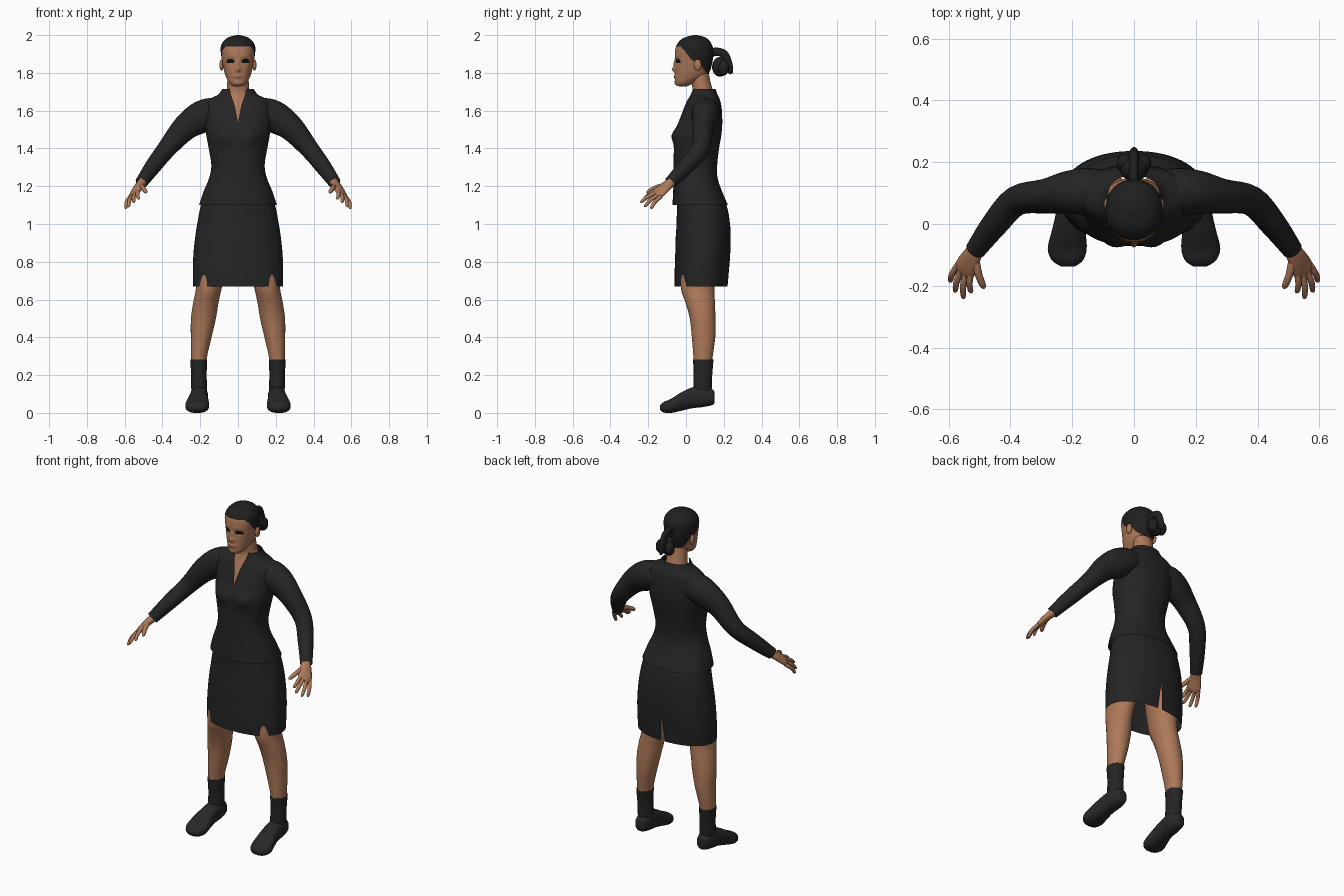
import bpy, bmesh, math
from mathutils import Vector

cube = bpy.data.objects.get("Cube")
if cube:
    bpy.data.objects.remove(cube, do_unlink=True)

X, Y, Z = Vector((1, 0, 0)), Vector((0, 1, 0)), Vector((0, 0, 1))


def material(name, r, g, b):
    m = bpy.data.materials.new(name)
    m.use_nodes = True
    m.diffuse_color = (r, g, b, 1)
    m.node_tree.nodes["Principled BSDF"].inputs["Base Color"].default_value = (r, g, b, 1)
    return m


skin = material("brown skin", 0.42, 0.19, 0.10)
lip = material("lip brown", 0.30, 0.125, 0.07)
hair = material("black hair", 0.014, 0.014, 0.014)
cloth = material("charcoal cloth", 0.018, 0.018, 0.018)
shoe_mat = material("shoe black", 0.021, 0.021, 0.021)
eye_mat = material("eye black", 0.004, 0.004, 0.004)


def finish(bm, name, mats, paint, mirror):
    """Turn the bmesh into one object, or a left and right pair."""
    for side in (("left_", 1), ("right_", -1)) if mirror else (("", 1),):
        b = bm.copy()
        for v in b.verts:
            v.co.x *= side[1]
        bmesh.ops.recalc_face_normals(b, faces=b.faces)
        for f in b.faces:
            f.smooth = True
            if paint:
                f.material_index = paint(f.calc_center_median())
        me = bpy.data.meshes.new(side[0] + name)
        b.to_mesh(me)
        b.free()
        for m in mats:
            me.materials.append(m)
        bpy.context.collection.objects.link(bpy.data.objects.new(side[0] + name, me))
    bm.free()


def spline(points, steps):
    """Catmull-Rom interpolation of every number in the rings."""
    out = []
    last = len(points) - 1
    for i in range(last):
        quad = [points[min(max(i + k, 0), last)] for k in (-1, 0, 1, 2)]
        for s in range(steps):
            t = s / steps
            out.append([0.5 * (2 * b + (c - a) * t + (2 * a - 5 * b + 4 * c - d) * t * t
                               + (3 * b - a - 3 * c + d) * t ** 3)
                        for a, b, c, d in zip(*quad)])
    return out + [list(points[-1])]


def tube(name, rings, mats, axis=None, ref=Y, n=24, steps=4, power=2.0, seam=None,
         cap=True, warp=None, paint=None, mirror=False):
    """Loft rings of (x, y, z, radius, radius[, half gap angle at the seam])."""
    bm = bmesh.new()
    path = spline(rings, steps)
    rows = []
    for i, r in enumerate(path):
        t = axis or (Vector(path[min(i + 1, len(path) - 1)][:3])
                     - Vector(path[max(i - 1, 0)][:3])).normalized()
        u = t.cross(ref).normalized()
        v = u.cross(t)
        gap = max(r[5], 0) if seam is not None else 0
        row = []
        for k in range(n if seam is None else n + 1):
            a = (seam or 0) + gap + (2 * math.pi - 2 * gap) * k / n
            c, s = math.cos(a), math.sin(a)
            c = math.copysign(abs(c) ** (2 / power), c)
            s = math.copysign(abs(s) ** (2 / power), s)
            co = Vector(r[:3]) + u * (max(r[3], .001) * c) + v * (max(r[4], .001) * s)
            if warp and s < 0:
                co.y -= warp(co) * min(1, -2 * s)
            row.append(bm.verts.new(co))
        rows.append(row)
    for lo, hi in zip(rows, rows[1:]):
        for k in range(n):
            j = (k + 1) % len(lo)
            bm.faces.new((lo[k], lo[j], hi[j], hi[k]))
    if cap and seam is None:
        bm.faces.new(rows[0])
        bm.faces.new(rows[-1])
    finish(bm, name, mats, paint, mirror)


def ellipsoid(name, centre, size, mat, mirror=False):
    bm = bmesh.new()
    bmesh.ops.create_uvsphere(bm, u_segments=24, v_segments=14, radius=1)
    for v in bm.verts:
        v.co = Vector(c + p * s for c, p, s in zip(centre, v.co, size))
    finish(bm, name, [mat], None, mirror)


def body(rows):
    """Rows of (z, front y, back y, half width[, gap]) become upright rings."""
    return [(0, (r[1] + r[2]) / 2, r[0], r[3], (r[2] - r[1]) / 2, *r[4:]) for r in rows]


def bumps(items):
    """Sum of soft bumps (x, z, width, height, amount), mirrored in x."""
    def amount(co):
        return sum(a * math.exp(-((abs(co.x) - x) / w) ** 2 - ((co.z - z) / h) ** 2)
                   for x, z, w, h, a in items)
    return amount


# Head: sculpted face, painted hairline, eyes and lips
def paint_head(co):
    line = [(-.03, 1.942), (.035, 1.865), (.075, 1.855), (.095, 1.815), (.14, 1.775)]
    level = line[0][1] if co.y < line[0][0] else line[-1][1]
    for (y0, z0), (y1, z1) in zip(line, line[1:]):
        if y0 <= co.y < y1:
            level = z0 + (z1 - z0) * (co.y - y0) / (y1 - y0)
    if co.z > level:
        return 1
    if co.y < 0 and ((abs(co.x) - .04) / .022) ** 2 + ((co.z - 1.862) / .011) ** 2 < 1:
        return 2
    if co.y < 0 and (co.x / .025) ** 2 + ((co.z - 1.779) / .008) ** 2 < 1:
        return 3
    return 0


face = bumps([(0, 1.818, .012, .012, .018), (0, 1.847, .010, .020, .009),
              (.037, 1.863, .018, .013, -.008), (.03, 1.89, .025, .010, .003),
              (0, 1.78, .022, .010, .007), (0, 1.745, .022, .012, .005)])
tube("head", body([(1.727, -.03, .0, .012), (1.735, -.05, .02, .034), (1.752, -.057, .055, .05),
                   (1.775, -.058, .095, .062), (1.80, -.058, .122, .071), (1.84, -.057, .136, .08),
                   (1.88, -.058, .143, .087), (1.92, -.057, .144, .092), (1.95, -.048, .137, .088),
                   (1.975, -.028, .12, .07), (1.99, .0, .097, .046), (2.0, .04, .06, .01)]),
     [skin, hair, eye_mat, lip], axis=Z, n=112, steps=6, power=2.15, warp=face, paint=paint_head)
ellipsoid("ear", (.087, .062, 1.842), (.011, .02, .03), skin, mirror=True)
tube("neck", body([(1.48, -.03, .15, .10), (1.54, -.025, .15, .11), (1.60, -.003, .15, .10),
                   (1.66, .024, .145, .078), (1.70, .035, .143, .062), (1.75, .03, .13, .057),
                   (1.80, .03, .12, .055)]), [skin], axis=Z, n=32)

# Tied-back hair
ellipsoid("hair_bun", (0, .18, 1.832), (.046, .042, .052), hair)
ellipsoid("hair_bun_lobe", (.03, .197, 1.825), (.026, .03, .04), hair, mirror=True)
tube("hair_tail", [(0, .115, 1.90, .025, .02), (0, .16, 1.912, .022, .016),
                   (0, .20, 1.90, .022, .016), (0, .218, 1.86, .024, .017),
                   (0, .23, 1.82, .02, .014), (0, .24, 1.795, .008, .005)], [hair], ref=X)

# Jacket with open neckline, and sleeves
tube("jacket", body([(1.10, -.072, .222, .206, 0), (1.17, -.068, .192, .183, 0),
                     (1.24, -.066, .168, .154, 0), (1.31, -.066, .165, .141, 0),
                     (1.40, -.064, .175, .155, 0), (1.47, -.06, .187, .168, 0),
                     (1.53, -.042, .192, .174, 0), (1.60, -.016, .19, .178, .05),
                     (1.64, .0, .184, .175, .10), (1.665, .012, .177, .145, .18),
                     (1.685, .022, .167, .105, .32), (1.715, .03, .156, .083, .5)]),
     [cloth], axis=Z, n=64, power=2.25, seam=-math.pi / 2,
     warp=bumps([(.07, 1.468, .05, .045, .022)]))
tube("sleeve", [(.10, .105, 1.59, .07, .07), (.15, .105, 1.587, .08, .076),
                (.21, .102, 1.558, .083, .07), (.285, .09, 1.505, .068, .056),
                (.38, .075, 1.395, .05, .048), (.45, .0, 1.305, .043, .043),
                (.512, -.083, 1.218, .033, .033)], [cloth], n=32, cap=False, mirror=True)

# Skirt with a slit at the back
tube("skirt", body([(.67, -.06, .22, .237, .045), (.75, -.06, .227, .239, .022),
                    (.84, -.057, .234, .236, 0), (.92, -.055, .236, .228, 0),
                    (1.0, -.05, .233, .216, 0), (1.10, -.048, .214, .196, 0),
                    (1.2, -.045, .16, .16, 0)]),
     [cloth], axis=Z, n=64, power=2.2, seam=math.pi / 2)

# Legs, socks and shoes
tube("leg", [(.11, .08, 1.0, .095, .10), (.13, .075, .85, .09, .10), (.153, .062, .67, .069, .09),
             (.17, .075, .585, .067, .078), (.183, .088, .5, .066, .068),
             (.195, .093, .4, .055, .062), (.207, .09, .29, .042, .05), (.207, .09, .2, .036, .042)],
     [skin], axis=Z, n=32, mirror=True)
tube("sock", [(.207, .09, .27, .036, .045), (.208, .091, .283, .044, .054),
              (.208, .091, .265, .044, .053), (.207, .09, .2, .041, .049),
              (.206, .088, .14, .042, .049), (.205, .088, .09, .04, .045)],
     [cloth], axis=Z, n=32, mirror=True)
tube("shoe", [(.205, .152, .083, .012, .018), (.205, .142, .083, .033, .04),
              (.205, .09, .086, .046, .055), (.207, .03, .079, .047, .055),
              (.212, -.03, .058, .056, .048), (.216, -.08, .037, .063, .037),
              (.215, -.118, .03, .05, .028), (.213, -.138, .028, .02, .012)],
     [shoe_mat], axis=Y, ref=Z, n=32, power=2.4, mirror=True)

# Hands, with the palm turned down and inwards
palm = Vector((-.6, .2, -.75)).normalized()
tube("hand", [(.495, -.06, 1.24, .024, .024), (.51, -.083, 1.218, .027, .022),
              (.526, -.108, 1.198, .034, .02), (.545, -.143, 1.167, .04, .017),
              (.552, -.16, 1.153, .033, .011)], [skin], ref=palm, mirror=True)
fingers = {"index": ((.526, -.158, 1.175), (.526, -.222, 1.13)),
           "middle": ((.542, -.156, 1.163), (.551, -.241, 1.112)),
           "ring": ((.557, -.15, 1.15), (.578, -.22, 1.09)),
           "little": ((.572, -.138, 1.138), (.594, -.186, 1.08)),
           "thumb": ((.512, -.105, 1.205), (.484, -.208, 1.165))}
for label, (base, tip) in fingers.items():
    a, b = Vector(base), Vector(tip)
    size = .013 if label == "thumb" else .0105
    rings = []
    for t, scale in ((-.15, 1), (.3, 1), (.6, .95), (.9, .8), (1, .25)):
        p = a.lerp(b, t) - palm * (.01 * math.sin(math.pi * max(t, 0)))
        rings.append((*p, size * scale, size * scale))
    tube(label + "_finger", rings, [skin], ref=palm, n=12, steps=3, mirror=True)
